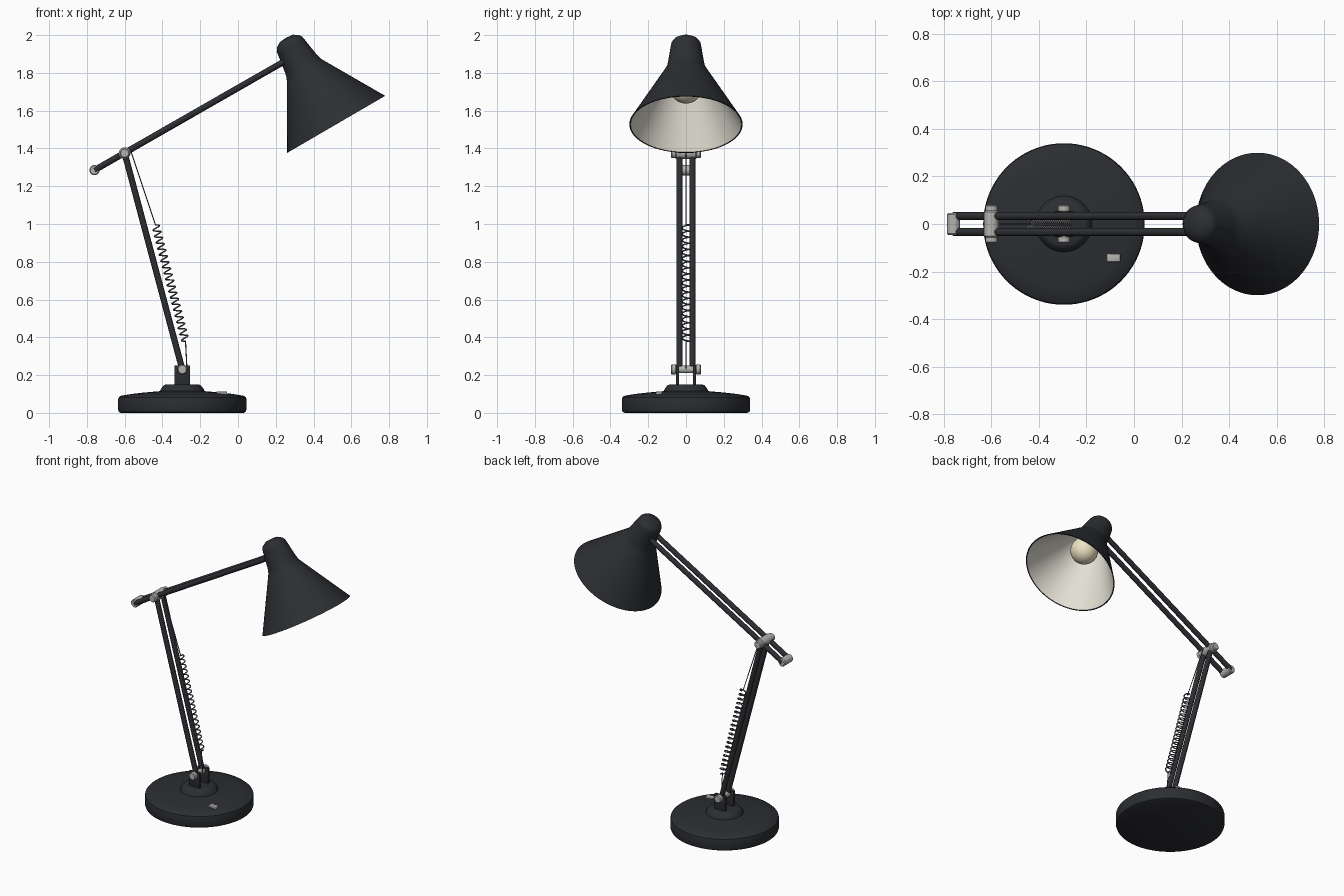
import bpy, bmesh, math
from math import sin, cos, pi, radians
from mathutils import Vector, Matrix

if "Cube" in bpy.data.objects:
    bpy.data.objects.remove(bpy.data.objects["Cube"])


def material(name, rgb):
    m = bpy.data.materials.new(name)
    m.diffuse_color = (*rgb, 1)
    m.use_nodes = True
    m.node_tree.nodes["Principled BSDF"].inputs["Base Color"].default_value = m.diffuse_color
    return m


BLACK = material("black_paint", (0.025, 0.027, 0.032))
METAL = material("brushed_metal", (0.45, 0.45, 0.43))
STEEL = material("spring_steel", (0.12, 0.12, 0.125))
CREAM = material("shade_inside", (0.78, 0.75, 0.66))
GLASS = material("bulb_glass", (0.85, 0.76, 0.55))


def finish(name, bm, mats, matrix=Matrix()):
    bmesh.ops.recalc_face_normals(bm, faces=bm.faces)
    me = bpy.data.meshes.new(name)
    bm.to_mesh(me)
    bm.free()
    me.transform(matrix)
    for m in mats:
        me.materials.append(m)
    me.shade_smooth()
    me.set_sharp_from_angle(angle=radians(32))
    ob = bpy.data.objects.new(name, me)
    bpy.context.collection.objects.link(ob)
    return ob


def lathe(name, profile, mats, matrix=Matrix(), n=64, inner_from=999):
    """Revolve (radius, height) points round z; radius 0 becomes a pole."""
    bm = bmesh.new()
    rings = []
    for r, z in profile:
        if r == 0:
            rings.append([bm.verts.new((0, 0, z))] * n)
        else:
            rings.append([bm.verts.new((r * cos(2 * pi * i / n), r * sin(2 * pi * i / n), z))
                          for i in range(n)])
    for k in range(len(rings) - 1):
        a, b = rings[k], rings[k + 1]
        for i in range(n):
            j = (i + 1) % n
            quad = list(dict.fromkeys((a[i], a[j], b[j], b[i])))
            f = bm.faces.new(quad)
            f.material_index = int(k >= inner_from)
    return finish(name, bm, mats, matrix)


def rod(name, p, q, r, mat, n=20, bevel=0.0):
    """Capped cylinder between two points with optional chamfered ends."""
    p, q = Vector(p), Vector(q)
    d = q - p
    m = Matrix.Translation(p) @ d.to_track_quat('Z', 'Y').to_matrix().to_4x4()
    L = d.length
    prof = [(0, 0), (r, 0), (r, L), (0, L)]
    if bevel:
        prof = [(0, 0), (r - bevel, 0), (r, bevel), (r, L - bevel), (r - bevel, L), (0, L)]
    return lathe(name, prof, [mat], m, n)


def box(name, centre, size, mat, bevel):
    bm = bmesh.new()
    bmesh.ops.create_cube(bm, size=1)
    bmesh.ops.scale(bm, vec=size, verts=bm.verts)
    bmesh.ops.bevel(bm, geom=bm.edges[:], offset=bevel, segments=2, profile=0.5, affect='EDGES')
    return finish(name, bm, [mat], Matrix.Translation(centre))


def wire(name, points, r, mat):
    cu = bpy.data.curves.new(name, 'CURVE')
    cu.dimensions = '3D'
    cu.bevel_depth = r
    cu.bevel_resolution = 2
    cu.use_fill_caps = True
    s = cu.splines.new('POLY')
    s.points.add(len(points) - 1)
    for pt, co in zip(s.points, points):
        pt.co = (*co, 1)
    cu.materials.append(mat)
    ob = bpy.data.objects.new(name, cu)
    bpy.context.collection.objects.link(ob)


BASE_X = -0.295
HIP = Vector((BASE_X, 0, 0.23))
ELBOW = Vector((-0.60, 0, 1.375))
TAIL = Vector((-0.76, 0, 1.285))
HEAD = Vector((0.30, 0, 1.892))

# Weighted base with raised collar, and its switch
lathe("base", [(0, 0), (0.325, 0), (0.336, 0.006), (0.34, 0.018), (0.34, 0.07), (0.337, 0.082),
               (0.328, 0.09), (0.27, 0.1), (0.2, 0.108), (0.118, 0.115), (0.113, 0.127),
               (0.098, 0.146), (0.088, 0.15), (0, 0.15)],
      [BLACK], Matrix.Translation((BASE_X, 0, 0)), 80)
box("switch", (-0.086, -0.143, 0.104), (0.058, 0.034, 0.018), METAL, 0.004)

# Paired bracket plates, arm rods and knobs
for side, s in (("front", -1), ("back", 1)):
    y = Vector((0, s * 0.034, 0))
    box(f"bracket_{side}", (BASE_X, s * 0.045, 0.198), (0.082, 0.018, 0.108), BLACK, 0.003)
    rod(f"lower_arm_{side}", HIP + y, ELBOW + y, 0.0165, BLACK)
    rod(f"upper_arm_{side}", TAIL + y, HEAD + y, 0.0165, BLACK)
    for label, c in (("base", HIP), ("elbow", ELBOW)):
        rod(f"{label}_knob_{side}", c + Vector((0, s * 0.05, 0)), c + Vector((0, s * 0.08, 0)),
            0.026, METAL, 24, 0.005)

# Cross pins joining the pairs
for label, c, r, w in (("base_pin", HIP, 0.02, 0.055), ("elbow_pin", ELBOW, 0.031, 0.056),
                       ("tail_pin", TAIL, 0.027, 0.046)):
    half = Vector((0, w, 0))
    rod(label, c - half, c + half, r, METAL, 24, 0.005)

# Tension spring with straight hooks at both ends
lo, hi = Vector((-0.278, 0, 0.38)), Vector((-0.437, 0, 0.995))
axis = (hi - lo).normalized()
u, v = Vector((0, 1, 0)), axis.cross(Vector((0, 1, 0)))
turns, steps = 19, 16
coil = [lo.lerp(hi, i / (turns * steps))
        + 0.02 * (u * cos(2 * pi * i / steps) + v * sin(2 * pi * i / steps))
        for i in range(turns * steps + 1)]
wire("spring", [lo] + coil + [hi], 0.004, STEEL)
wire("spring_lower_hook", [lo, HIP + Vector((0.025, 0, 0))], 0.003, STEEL)
wire("spring_upper_hook", [hi, ELBOW + Vector((0.035, 0, 0.005))], 0.003, STEEL)

# Tilted shade: dark outside, cream inside
tilt = Matrix.Translation((0.52, 0, 1.5275)) @ Matrix.Rotation(radians(-30.2), 4, 'Y')
lathe("shade", [(0, 0.53), (0.04, 0.526), (0.068, 0.508), (0.078, 0.492), (0.08, 0.48),
                (0.097, 0.37), (0.101, 0.353), (0.108, 0.335), (0.12, 0.314), (0.3, 0),
                (0.293, 0), (0.112, 0.312), (0.095, 0.34), (0, 0.345)],
      [BLACK, CREAM], tilt, 80, inner_from=10)

# Bulb and socket
R, H = 0.087, 0.228
ball = [(R * sin(a), H - R * cos(a)) for a in (pi * k / 20 for k in range(1, 17))]
lathe("bulb", [(0, H - R)] + ball + [(0.042, 0.315), (0, 0.315)], [GLASS], tilt, 32)
lathe("socket", [(0, 0.305), (0.046, 0.305), (0.046, 0.345), (0, 0.345)], [METAL], tilt, 32)
